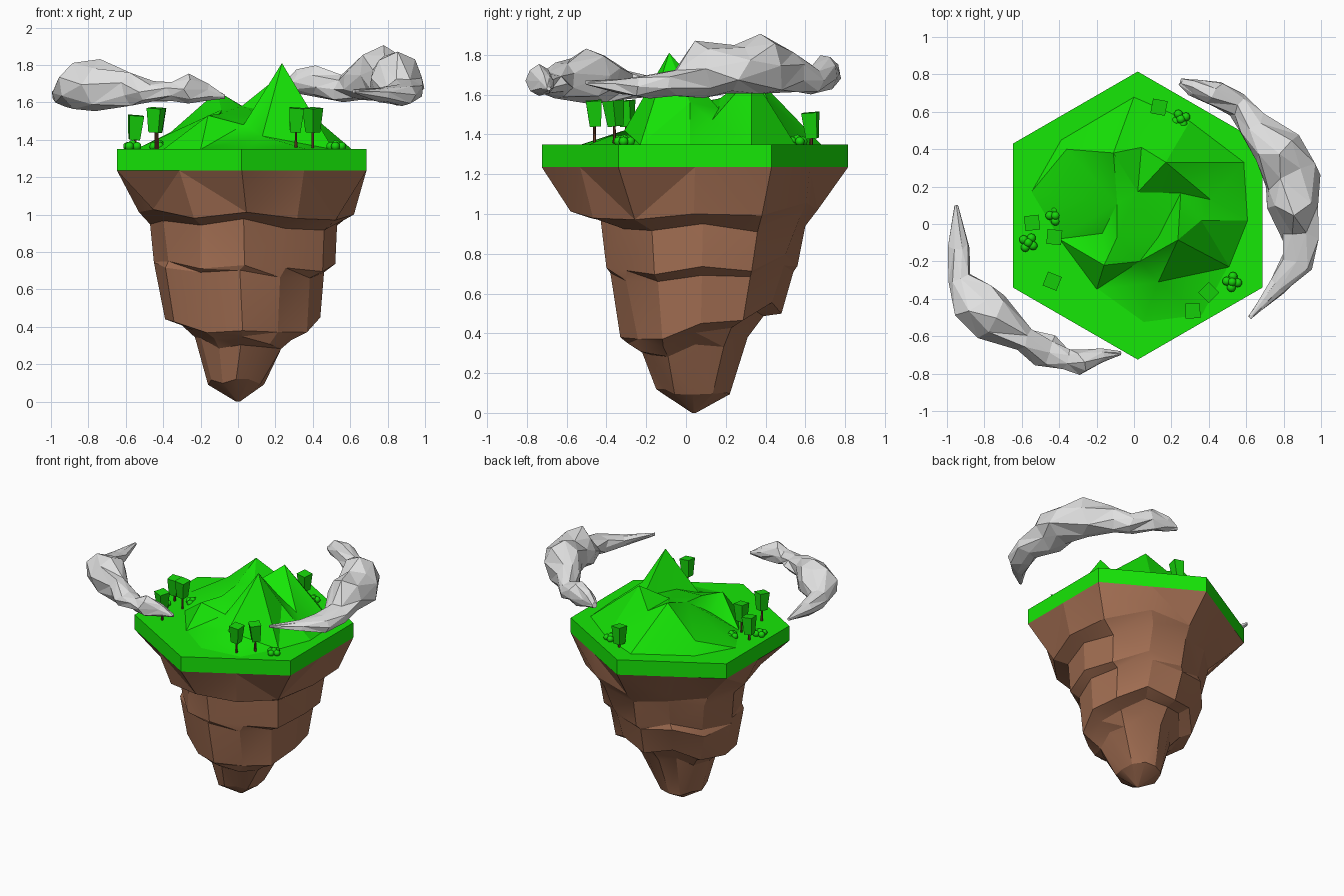
import bpy, bmesh, math, random
from mathutils import Vector, Matrix
from mathutils.geometry import delaunay_2d_cdt

random.seed(4)
cube = bpy.data.objects.get("Cube")
if cube:
    bpy.data.objects.remove(cube, do_unlink=True)


def material(name, r, g, b):
    mat = bpy.data.materials.new(name)
    mat.use_nodes = True
    mat.diffuse_color = (r, g, b, 1)
    bsdf = mat.node_tree.nodes["Principled BSDF"]
    bsdf.inputs["Base Color"].default_value = (r, g, b, 1)
    bsdf.inputs["Roughness"].default_value = 0.9
    return mat


GRASS = material("grass green", .008, .8, .002)
LEAF = material("leaf green", .008, .68, .003)
ROCK = material("rock brown", .37, .16, .087)
BARK = material("bark brown", .15, .05, .025)
CLOUD = material("cloud grey", .74, .74, .74)


def finish(bm, name, mat, smooth_angle=0, fix_normals=True):
    """Turn a bmesh into a named, coloured object."""
    if fix_normals:
        bmesh.ops.recalc_face_normals(bm, faces=bm.faces)
    mesh = bpy.data.meshes.new(name)
    bm.to_mesh(mesh)
    bm.free()
    mesh.materials.append(mat)
    obj = bpy.data.objects.new(name, mesh)
    bpy.context.collection.objects.link(obj)
    if smooth_angle:
        bpy.ops.object.select_all(action="DESELECT")
        obj.select_set(True)
        bpy.context.view_layer.objects.active = obj
        bpy.ops.object.shade_smooth_by_angle(angle=math.radians(smooth_angle))
    return obj


def loft(bm, rings):
    """Skin closed rings of equal count and cap both ends."""
    loops = [[bm.verts.new(co) for co in ring] for ring in rings]
    count = len(loops[0])
    for low, high in zip(loops, loops[1:]):
        for i in range(count):
            j = (i + 1) % count
            bm.faces.new((low[i], low[j], high[j], high[i]))
    bm.faces.new(loops[0][::-1])
    bm.faces.new(loops[-1])


# Hexagonal grass platform
CENTRE_X, CENTRE_Y, RADIUS = .02, .045, .77
TOP, UNDERSIDE = 1.35, 1.235


def hexagon(z, sides=6):
    ring = []
    for k in range(sides):
        a = math.tau * k / sides + math.pi / 2
        r = RADIUS
        if sides == 12 and k % 2:
            r *= math.cos(math.pi / 6)
        ring.append((CENTRE_X + r * math.cos(a), CENTRE_Y + r * math.sin(a), z))
    return ring


bm = bmesh.new()
loft(bm, [hexagon(UNDERSIDE), hexagon(TOP)])
finish(bm, "grass_platform", GRASS)

# Rock underside: height, rise towards the back, then left, right, front and back reach
ROCK_RINGS = [
    (1.01, 0, -.53, .62, -.58, .66),
    (.95, -.02, -.47, .53, -.43, .60),
    (.74, 0, -.45, .52, -.40, .56),
    (.70, 0, -.44, .46, -.38, .54),
    (.45, .06, -.39, .44, -.33, .48),
    (.41, .07, -.30, .34, -.29, .39),
    (.34, .03, -.23, .26, -.22, .31),
    (.10, -.01, -.16, .14, -.15, .22),
]
# each column of the rock keeps its own bulge and height shift
BULGE = [1 if k % 3 == 0 else random.uniform(.92, 1.08) for k in range(12)]
SHIFT = [0 if k % 3 == 0 else random.uniform(-.05, .06) for k in range(12)]


def rock_ring(z, tilt, left, right, front, back):
    cx, cy = (left + right) / 2, (front + back) / 2
    ring = []
    for k in range(12):
        a = math.tau * k / 12 + math.pi / 2
        r = BULGE[k] + (random.uniform(-.04, .04) if k % 3 else 0)
        shift = SHIFT[k] if z > .2 else 0
        ring.append((cx + r * (right - left) / 2 * math.cos(a),
                     cy + r * (back - front) / 2 * math.sin(a),
                     z + shift + tilt * math.sin(a) + random.uniform(-.012, .012)))
    return ring


bm = bmesh.new()
tip = [(.01 * math.cos(k * math.tau / 12), .04 + .01 * math.sin(k * math.tau / 12), 0)
       for k in range(3, 15)]
loft(bm, [hexagon(UNDERSIDE, 12)] + [rock_ring(*row) for row in ROCK_RINGS] + [tip])
bmesh.ops.triangulate(bm, faces=[f for f in bm.faces if len(f.verts) == 4])
finish(bm, "rock_underside", ROCK, 20)

# Mountains: foot outline, summits and the ridge lines that join them
FOOT = [(0, .68), (-.39, .45), (-.55, .17), (-.4, -.08), (-.2, -.35), (-.18, -.5),
        (.05, -.53), (.37, -.49), (.51, -.23), (.61, .02), (.59, .33), (.3, .55)]
SUMMITS = {
    "main": (.235, -.085, 1.81), "back": (.17, .33, 1.70), "left": (-.11, .38, 1.66),
    "front": (-.16, -.22, 1.53), "notch": (.03, -.20, 1.48), "toe": (.13, -.31, 1.42),
    "bowl_sw": (-.09, -.07, 1.54), "bowl_se": (.13, -.07, 1.53),
    "bowl_nw": (.02, .17, 1.58), "bowl_ne": (.25, .165, 1.53),
    "shelf_top": (-.09, .11, 1.56), "shelf_low": (-.17, -.05, 1.44),
    "shoulder": (-.36, .40, 1.44), "spur": (.41, .13, 1.47),
    "saddle": (.04, .41, 1.57), "side": (.36, .02, 1.56),
}
RIDGES = ["bowl_sw bowl_nw bowl_ne bowl_se bowl_sw front notch bowl_se", "left bowl_nw",
          "left shoulder shelf_top shelf_low front", "toe main notch", "back bowl_ne spur",
          "main side", "back saddle left"]
names = list(SUMMITS)
edges = []
for ridge in RIDGES:
    chain = [len(FOOT) + names.index(word) for word in ridge.split()]
    edges += list(zip(chain, chain[1:]))
points = [Vector((x, y, TOP - .002)) for x, y in FOOT] + [Vector(p) for p in SUMMITS.values()]
result = delaunay_2d_cdt([p.to_2d() for p in points], edges, [], 0, 1e-5)
bm = bmesh.new()
verts = [bm.verts.new(points[source[0]]) for source in result[3]]
for tri in result[2]:
    bm.faces.new([verts[i] for i in tri])
for face in bm.faces:
    face.normal_update()
    if face.normal.z < 0:
        face.normal_flip()
finish(bm, "mountains", GRASS, 28, fix_normals=False)

# Clouds: faceted tubes given as x, y, half width, bottom and top
RIGHT_CLOUD = [
    (.62, -.50, .01, 1.65, 1.67), (.77, -.33, .05, 1.60, 1.68), (.87, -.20, .09, 1.58, 1.70),
    (.885, -.07, .10, 1.59, 1.73), (.85, .08, .14, 1.59, 1.87), (.845, .25, .15, 1.60, 1.85),
    (.76, .40, .13, 1.59, 1.90), (.64, .53, .08, 1.61, 1.81), (.56, .63, .07, 1.60, 1.74),
    (.43, .70, .07, 1.63, 1.80), (.32, .73, .05, 1.65, 1.77), (.25, .76, .02, 1.67, 1.71)]
LEFT_CLOUD = [
    (-.95, .10, .01, 1.64, 1.66), (-.94, -.12, .06, 1.59, 1.69), (-.93, -.28, .06, 1.58, 1.72),
    (-.85, -.42, .13, 1.56, 1.81), (-.74, -.50, .13, 1.56, 1.83), (-.57, -.63, .07, 1.58, 1.76),
    (-.47, -.68, .09, 1.60, 1.71), (-.36, -.72, .06, 1.60, 1.71), (-.28, -.74, .07, 1.59, 1.75),
    (-.17, -.70, .04, 1.60, 1.70), (-.07, -.69, .01, 1.62, 1.64)]


def cloud(name, path, sides=8):
    rings = []
    for i, (x, y, w, low, high) in enumerate(path):
        before, after = path[max(i - 1, 0)], path[min(i + 1, len(path) - 1)]
        along = Vector((after[0] - before[0], after[1] - before[1])).normalized()
        ring = []
        for k in range(sides):
            a = math.tau * (k + i % 2 / 2) / sides
            r = random.uniform(.9, 1.12)
            slip = random.uniform(-.3, .3) * w
            side = r * w * math.cos(a)
            ring.append((x + along.y * side + along.x * slip,
                         y - along.x * side + along.y * slip,
                         (low + high) / 2 + r * (high - low) / 2 * math.sin(a)))
        rings.append(ring)
    bm = bmesh.new()
    loft(bm, rings)
    bmesh.ops.triangulate(bm, faces=[f for f in bm.faces if len(f.verts) == 4])
    finish(bm, name, CLOUD)


cloud("right_cloud", RIGHT_CLOUD)
cloud("left_cloud", LEFT_CLOUD)


# Trees: thin trunk with a flared block of leaves
def tree(number, x, y, top, turn):
    bm = bmesh.new()
    place = Matrix.Translation((x, y, TOP + .05))
    bmesh.ops.create_cone(bm, cap_ends=True, segments=6, radius1=.009, radius2=.006,
                          depth=.12, matrix=place)
    finish(bm, f"tree_trunk_{number}", BARK)
    bm = bmesh.new()
    spin = Matrix.Rotation(turn, 4, "Z") @ Matrix.Rotation(.1, 4, "X")
    place = Matrix.Translation((x, y, top - .065)) @ spin
    bmesh.ops.create_cone(bm, cap_ends=True, segments=4, radius1=.04, radius2=.056,
                          depth=.13, matrix=place)
    finish(bm, f"tree_crown_{number}", LEAF)


TREES = [(.13, .63, 1.51, .6), (-.55, .01, 1.53, .9), (-.43, -.065, 1.57, .7),
         (-.44, -.30, 1.57, .4), (.31, -.46, 1.57, .8), (.40, -.36, 1.57, 0)]
for n, spot in enumerate(TREES):
    tree(n + 1, *spot)

# Bushes: clusters of small balls
for n, (x, y) in enumerate([(-.42, .045), (-.565, -.10), (.25, .56), (.525, -.31)]):
    bm = bmesh.new()
    for k in range(5):
        a = math.tau * k / 4 + n
        reach, lift = (.03, .015) if k < 4 else (0, .025)
        spot = (x + reach * math.cos(a), y + reach * math.sin(a), TOP + lift)
        bmesh.ops.create_icosphere(bm, subdivisions=2, radius=.024,
                                   matrix=Matrix.Translation(spot))
    finish(bm, f"bush_{n + 1}", LEAF, 40)
